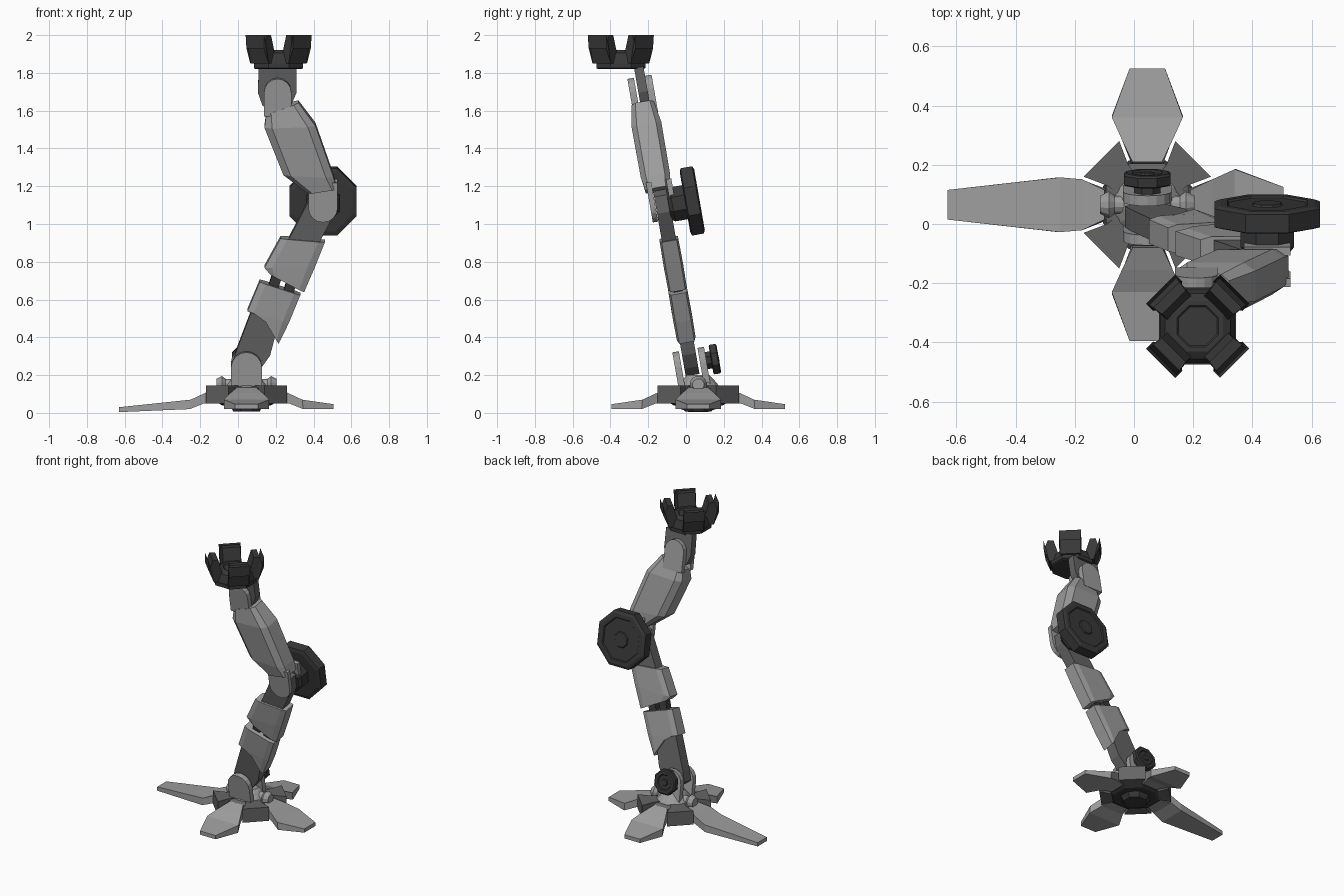
import bpy, bmesh, math
from mathutils import Vector

if "Cube" in bpy.data.objects:
    bpy.data.objects.remove(bpy.data.objects["Cube"])

CX, CY = 0.045, 0.065            # foot centre
HX, HY = 0.215, -0.345           # claw head centre
TILT = math.radians(10)


def material(name, v):
    m = bpy.data.materials.new(name)
    m.diffuse_color = (v, v, v, 1)
    m.use_nodes = True
    m.node_tree.nodes["Principled BSDF"].inputs["Base Color"].default_value = m.diffuse_color
    return m


LIGHT = material("light_grey", 0.34)
MID = material("mid_grey", 0.13)
BLACK = material("near_black", 0.04)


def leg(x, z, d):
    """Point on the leaning leg plane, d = depth towards the back."""
    return Vector((x, 0.07 - 0.175 * z + d * math.cos(TILT), z + d * math.sin(TILT)))


def rings(name, loops, mat):
    """Skin a closed solid through rings with equal point counts."""
    bm = bmesh.new()
    vs = [[bm.verts.new(p) for p in loop] for loop in loops]
    n = len(vs[0])
    for a, b in zip(vs, vs[1:]):
        for i in range(n):
            j = (i + 1) % n
            bm.faces.new((a[i], a[j], b[j], b[i]))
    bm.faces.new(vs[0][::-1])
    bm.faces.new(vs[-1])
    bmesh.ops.recalc_face_normals(bm, faces=bm.faces[:])
    me = bpy.data.meshes.new(name)
    bm.to_mesh(me)
    bm.free()
    me.materials.append(mat)
    ob = bpy.data.objects.new(name, me)
    bpy.context.collection.objects.link(ob)
    return ob


def prism(name, pts, d0, d1, mat):
    return rings(name, [[leg(x, z, d) for x, z in pts] for d in (d0, d1)], mat)


def ngon(r, n):
    """Polygon with flat sides left and right; r reaches the flats."""
    k = r / math.cos(math.pi / n)
    return [(k * math.cos((i + .5) * math.tau / n), k * math.sin((i + .5) * math.tau / n))
            for i in range(n)]


def disc(name, x, z, steps, mat, n=8):
    """Wheel on the leg plane turned from (depth, radius) steps."""
    return rings(name, [[leg(x + a, z + b, d) for a, b in ngon(r, n)] for d, r in steps], mat)


def post(name, x, y, steps, mat, n=8):
    """Upright turned part from (height, radius) steps."""
    return rings(name, [[(x + a, y + b, z) for a, b in ngon(r, n)] for z, r in steps], mat)


def tab(x, z_low, z_top, r):
    """Outline of a strap with a round top, or a round bottom if z_top < z_low."""
    s = 1 if z_top > z_low else -1
    arc = [(x + r * math.cos(i * math.pi / 8), z_top - s * r + s * r * math.sin(i * math.pi / 8))
           for i in range(9)]
    return arc + [(x - r, z_low), (x + r, z_low)]


def shell(name, sections, mat, shift=0.0, edge=0.65):
    """Armour loft: each section is (left x, z, right x, z, half depth), edges chamfered."""
    shape = [(0, -edge), (.15, -1), (.85, -1), (1, -edge), (1, edge), (.85, 1), (.15, 1), (0, edge)]
    loops = [[leg(xl + t * (xr - xl), zl + t * (zr - zl), shift + h * s) for t, s in shape]
             for xl, zl, xr, zr, h in sections]
    return rings(name, loops, mat)


def radial(name, cx, cy, angle, sections, mat):
    """Part pointing outward; sections are (r low, z low, r high, z high, half width)."""
    u = Vector((math.cos(angle), math.sin(angle), 0))
    v = Vector((-u.y, u.x, 0))
    loops = []
    for r0, z0, r1, z1, w in sections:
        loops.append([Vector((cx, cy, z)) + u * r + v * s
                      for r, z, s in ((r0, z0, -w), (r0, z0, w), (r1, z1, w), (r1, z1, -w))])
    return rings(name, loops, mat)


# Foot: octagonal core, underside hub, corner blocks and toes
post("foot_core", CX, CY, [(.05, .14), (.13, .14), (.14, .12)], MID)
post("foot_underplate", CX, CY, [(.04, .13), (.052, .15)], BLACK)
post("foot_hub", CX, CY, [(.008, .07), (.045, .09)], BLACK)
for i in range(4):
    a = i * math.pi / 2
    radial("foot_corner_block", CX, CY, a + math.pi / 4,
           [(.10, .05, .10, .145, .045), (.141, .05, .141, .145, .05),
            (.219, .05, .219, .145, .085)], MID)
    tip, wide, end, low = (.675, .0925, .05, .004) if i == 2 else (.46, .12, .06, .02)
    radial("toe", CX, CY, a,
           [(.13, .06, .145, .135, .05), (.225, .05, .22, .105, .086),
            (.30, .02, .295, .07, wide), (tip, low, tip, low + .026, end)], LIGHT)

# Ankle: collar, cross axle, fork plates and rear wheel
post("ankle_collar", CX, CY, [(.135, .115), (.155, .10), (.185, .075), (.2, .06)], LIGHT, 16)
rings("ankle_axle", [[(CX + x, CY + a, .15 + b) for a, b in ngon(r, 12)]
                     for x, r in ((-.16, .03), (-.13, .045), (-.11, .03), (.11, .03),
                                  (.13, .045), (.16, .03))], LIGHT)
for d in (-.085, .05):
    prism("ankle_fork_plate", tab(CX, .14, .335, .082), d, d + .035, LIGHT)
disc("ankle_wheel_hub", CX, .262, [(.08, .045), (.115, .045)], BLACK)
disc("ankle_wheel", CX, .262, [(.11, .07), (.115, .078), (.145, .078), (.152, .07),
                              (.152, .05), (.146, .045), (.146, .022), (.153, .018)], BLACK)

# Lower leg: shank, two armour cuffs joined by rods
prism("lower_shank", [(.07, .54), (.22, .50), (.17, .31), (.12, .24), (.045, .20),
                      (-.03, .26), (-.01, .33)], -.037, .037, MID)
shell("lower_cuff", [(.115, .70, .33, .63, .05), (.05, .545, .27, .485, .052),
                     (.135, .51, .215, .372, .05)], LIGHT, 0, .8)
for x, z in ((.19, .69), (.27, .665)):
    prism("cuff_rod", [(x - .04, z - .05), (x + .01, z - .07), (x + .045, z + .04),
                       (x - .005, z + .06)], -.025, .025, BLACK)
shell("upper_cuff", [(.225, .93, .46, .91, .05), (.14, .775, .41, .785, .052),
                     (.17, .74, .35, .645, .05)], LIGHT, 0, .8)
prism("knee_link", [(.23, .85), (.40, .85), (.51, 1.06), (.51, 1.15), (.45, 1.18),
                    (.38, 1.14)], -.038, .038, MID)

# Knee: fork plates and large octagonal wheel
for d in (-.068, .04):
    prism("knee_fork_plate", tab(.45, 1.23, 1.02, .078), d, d + .028, LIGHT)
disc("knee_hub", .45, 1.095, [(.03, .075), (.05, .09), (.125, .09)], BLACK)
disc("knee_wheel", .45, 1.095, [(.118, .155), (.125, .178), (.188, .178), (.196, .16),
                               (.196, .135), (.189, .13), (.189, .05), (.196, .045)], BLACK)

# Thigh armour and upper joint
shell("thigh", [(.15, 1.59, .32, 1.65, .06), (.14, 1.52, .41, 1.53, .08),
                (.24, 1.27, .505, 1.26, .078), (.37, 1.17, .522, 1.195, .066)], LIGHT, -.012)
for d in (-.07, .025):
    prism("wrist_fork_plate", tab(.21, 1.58, 1.78, .072), d, d + .035, LIGHT)
prism("wrist_link", [(.11, 1.83), (.31, 1.83), (.31, 1.70), (.28, 1.63), (.21, 1.60),
                     (.13, 1.63), (.105, 1.70)], -.025, .025, MID)

# Claw head: plate, body and four diagonal claws
post("head_plate", HX, HY, [(1.82, .12), (1.825, .13), (1.85, .13)], BLACK)
post("head_body", HX, HY, [(1.85, .125), (1.905, .11), (1.92, .085), (1.92, .07), (1.915, .065)], BLACK)
for i in range(4):
    radial("claw", HX, HY, (i + .5) * math.pi / 2,
           [(.07, 1.85, .114, 2.0, .057), (.137, 1.85, .15, 2.0, .062),
            (.142, 1.85, .175, 1.93, .066), (.143, 1.852, .177, 2.0, .07)], BLACK)
